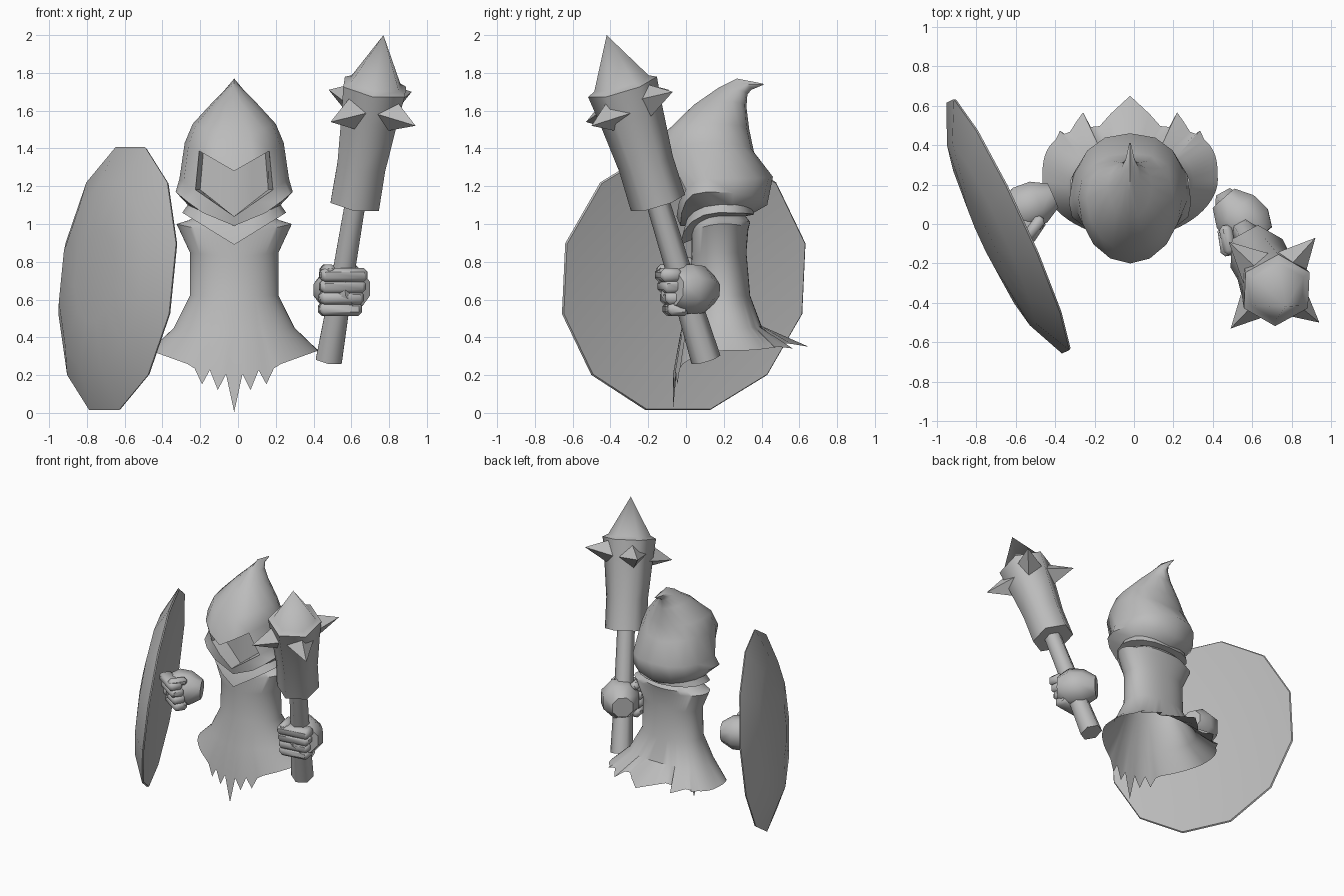
import bpy, bmesh, math
from mathutils import Vector, Matrix

if "Cube" in bpy.data.objects:
    bpy.data.objects.remove(bpy.data.objects["Cube"], do_unlink=True)

grey = bpy.data.materials.new("plain_grey")
grey.use_nodes = True
GREY = (0.5, 0.5, 0.5, 1)
grey.diffuse_color = GREY
for node in grey.node_tree.nodes:
    if node.type == 'BSDF_PRINCIPLED':
        node.inputs["Base Color"].default_value = GREY


def finish(name, bm, smooth=40):
    bmesh.ops.remove_doubles(bm, verts=bm.verts[:], dist=0.0005)
    bmesh.ops.recalc_face_normals(bm, faces=bm.faces[:])
    mesh = bpy.data.meshes.new(name)
    bm.to_mesh(mesh)
    bm.free()
    mesh.materials.append(grey)
    ob = bpy.data.objects.new(name, mesh)
    bpy.context.collection.objects.link(ob)
    bpy.ops.object.select_all(action='DESELECT')
    ob.select_set(True)
    bpy.context.view_layer.objects.active = ob
    bpy.ops.object.shade_smooth_by_angle(angle=math.radians(smooth))


def skin(bm, rings, cap_start=False, cap_end=False):
    """Join closed rings of points with quads; returns faces by (row, column)."""
    rows = [[bm.verts.new(p) for p in ring] for ring in rings]
    n, faces = len(rows[0]), {}
    for i in range(len(rows) - 1):
        for j in range(n):
            k = (j + 1) % n
            faces[i, j] = bm.faces.new((rows[i][j], rows[i][k], rows[i + 1][k], rows[i + 1][j]))
    if cap_start:
        bm.faces.new(rows[0])
    if cap_end:
        bm.faces.new(rows[-1])
    return faces


def frame(origin, axis):
    m = Vector(axis).to_track_quat('Z', 'Y').to_matrix().to_4x4()
    return Matrix.Translation(origin) @ m


def lathe(bm, m, profile, n, turn=0.0, **caps):
    """Revolve (radius, distance along axis) pairs in the frame m."""
    rings = []
    for r, s in profile:
        angs = [turn + 2 * math.pi * j / n for j in range(n)]
        rings.append([m @ Vector((r * math.cos(a), r * math.sin(a), s)) for a in angs])
    skin(bm, rings, **caps)


CX = -0.02  # middle of the cloaked figure


def cloth_ring(n, rx, back, side, front, eb=0.9, ef=1.0):
    """Ring from (y, z) pairs; exponents under 1 are boxy, over 1 pointed. Column 0 is the back."""
    ring = []
    for j in range(n):
        a = 2 * math.pi * j / n
        s, c = abs(math.sin(a)), abs(math.cos(a))
        end, e = (back, eb) if math.cos(a) > 0 else (front, ef)
        ring.append(Vector((CX + math.copysign(rx * s ** min(e, 1), math.sin(a)),
                            side[0] + (end[0] - side[0]) * c ** e,
                            side[1] + (end[1] - side[1]) * (1 - s))))
    return ring


# Robe with a ragged hem
N = 64
rings = [
    cloth_ring(N, 0.17, (0.30, 1.06), (0.18, 1.06), (0.05, 1.02)),
    cloth_ring(N, 0.24, (0.34, 1.01), (0.20, 1.02), (0.03, 0.98)),
    cloth_ring(N, 0.305, (0.33, 0.97), (0.20, 1.00), (0.03, 0.93)),
    cloth_ring(N, 0.235, (0.32, 0.85), (0.19, 0.85), (0.03, 0.82)),
    cloth_ring(N, 0.235, (0.34, 0.62), (0.19, 0.62), (0.02, 0.62)),
    cloth_ring(N, 0.32, (0.40, 0.46), (0.20, 0.45), (-0.03, 0.42), 0.75),
]
hem = cloth_ring(N, 0.445, (0.50, 0.38), (0.22, 0.33), (-0.07, 0.17), 0.65, 1.1)
# column: (y shift, z shift) for each torn point
TEARS = {0: (0.15, -0.03), 1: (0.06, -0.01), 4: (0.08, -0.02), 5: (0.04, -0.01), 8: (0.03, 0),
         27: (0, -0.01), 28: (0, -0.08), 29: (0, 0.01), 30: (0, -0.08), 31: (0, 0.02), 32: (0, -0.165)}
for col, (dy, dz) in TEARS.items():
    for j in {col, (N - col) % N}:
        hem[j] += Vector((0, dy, dz))
bm = bmesh.new()
skin(bm, rings + [hem], cap_start=True)
finish("robe", bm)

# Collar below the hood
bm = bmesh.new()
skin(bm, [
    cloth_ring(16, 0.22, (0.35, 1.12), (0.18, 1.16), (0.02, 1.02)),
    cloth_ring(16, 0.24, (0.36, 1.09), (0.18, 1.11), (-0.01, 0.97)),
    cloth_ring(16, 0.275, (0.36, 1.05), (0.17, 1.06), (-0.03, 0.89)),
    cloth_ring(16, 0.19, (0.31, 1.04), (0.18, 1.04), (0.04, 0.92)),
])
finish("collar", bm)

# Hood with a tip bent backwards and a recessed face
bm = bmesh.new()
faces = skin(bm, [
    cloth_ring(16, 0.245, (0.36, 1.06), (0.16, 1.10), (0.0, 0.99)),
    cloth_ring(16, 0.31, (0.43, 1.10), (0.11, 1.17), (-0.03, 0.99), 0.85, 0.65),
    cloth_ring(16, 0.29, (0.46, 1.25), (0.12, 1.24), (-0.05, 1.04), 0.85),
    cloth_ring(16, 0.262, (0.36, 1.38), (0.13, 1.43), (-0.20, 1.28)),
    cloth_ring(16, 0.22, (0.335, 1.50), (0.13, 1.53), (-0.14, 1.44)),
    cloth_ring(16, 0.11, (0.32, 1.62), (0.19, 1.65), (0.03, 1.62)),
    cloth_ring(16, 0.05, (0.325, 1.685), (0.25, 1.71), (0.17, 1.72)),
    cloth_ring(16, 0.025, (0.345, 1.71), (0.31, 1.74), (0.27, 1.77)),
    cloth_ring(16, 0.004, (0.412, 1.738), (0.41, 1.74), (0.408, 1.743)),
], cap_end=True)
opening = [faces[2, j] for j in (6, 7, 8, 9)]
ext = bmesh.ops.extrude_face_region(bm, geom=opening)
for v in ext["geom"]:
    if isinstance(v, bmesh.types.BMVert):
        v.co.x = CX + (v.co.x - CX) * 0.88
        v.co.y = 0.06 + 0.25 * abs(v.co.x - CX)
bmesh.ops.delete(bm, geom=opening, context='FACES_ONLY')
finish("hood", bm, 50)

# Domed twelve-sided shield, leaning slightly
bm = bmesh.new()
lathe(bm, frame((-0.635, -0.01, 0.71), (-0.908, -0.418, 0.11)),
      [(0, 0.08), (0.718, -0.005), (0.725, 0.005), (0.52, 0.10), (0.25, 0.135), (0, 0.14)],
      12, math.pi / 12)
finish("shield", bm, 60)

# Mace: handle, head with pointed top, four side spikes
BASE, TIP = Vector((0.485, 0.10, 0.30)), Vector((0.77, -0.42, 2.0))
axis = (TIP - BASE).normalized()
length = (TIP - BASE).length
m = frame(BASE, axis)
bm = bmesh.new()
lathe(bm, m, [(0.08, -0.02), (0.07, 0.3), (0.062, 0.92)], 6, cap_start=True, cap_end=True)
finish("mace_handle", bm, 62)

bm = bmesh.new()
lathe(bm, m, [(0.15, 0.86), (0.148, 1.08), (0.172, 1.35), (0.19, 1.51), (0.15, 1.53), (0, length)],
      6, cap_start=True)
finish("mace_head", bm, 62)

hub = BASE + axis * 1.40
for i, p in enumerate([(0.92, -0.07, 1.70), (0.94, -0.50, 1.52),
                       (0.49, -0.53, 1.54), (0.48, -0.09, 1.71)]):
    out = Vector(p) - hub
    bm = bmesh.new()
    lathe(bm, frame(hub + out * 0.28, out), [(0.115, 0), (0, out.length * 0.72)], 4, cap_start=True)
    finish(f"mace_spike_{i + 1}", bm, 20)


# Fists: wrist and palm, four curled fingers and a thumb, about the grip point
def block(bm, centre, size, tilt=0.0):
    mat = (Matrix.Translation(centre) @ Matrix.Rotation(tilt, 4, 'Z')
           @ Matrix.Diagonal((*size, 1)))
    part = bmesh.ops.create_cube(bm, size=1, matrix=mat)
    edges = {e for v in part["verts"] for e in v.link_edges}
    bmesh.ops.bevel(bm, geom=list(edges), offset=0.02, segments=1, affect='EDGES')


def fist(name, m):
    bm = bmesh.new()
    lathe(bm, frame((-0.09, 0.12, -0.01), (0.66, -0.75, 0.03)),
          [(0.08, 0), (0.135, 0.09), (0.142, 0.19), (0.095, 0.27)], 8, math.pi / 8,
          cap_start=True, cap_end=True)
    for i in range(4):
        block(bm, (-0.005 + 0.006 * i, -0.065 - 0.013 * i, -0.11 + 0.06 * i),
              (0.225 + 0.008 * i, 0.11, 0.072), 0.15)
    block(bm, (-0.07, -0.09, 0.095), (0.065, 0.15, 0.06), 0.2)
    bm.transform(m)
    finish(name, bm, 45)


fist("left_hand", Matrix.Translation((0.545, 0.01, 0.66)))
fist("right_hand", Matrix.Translation((-0.53, 0.08, 0.71)) @ Matrix.Rotation(math.radians(-25), 4, 'Z')
     @ Matrix.Diagonal((-0.9, 0.9, 0.9, 1)))
